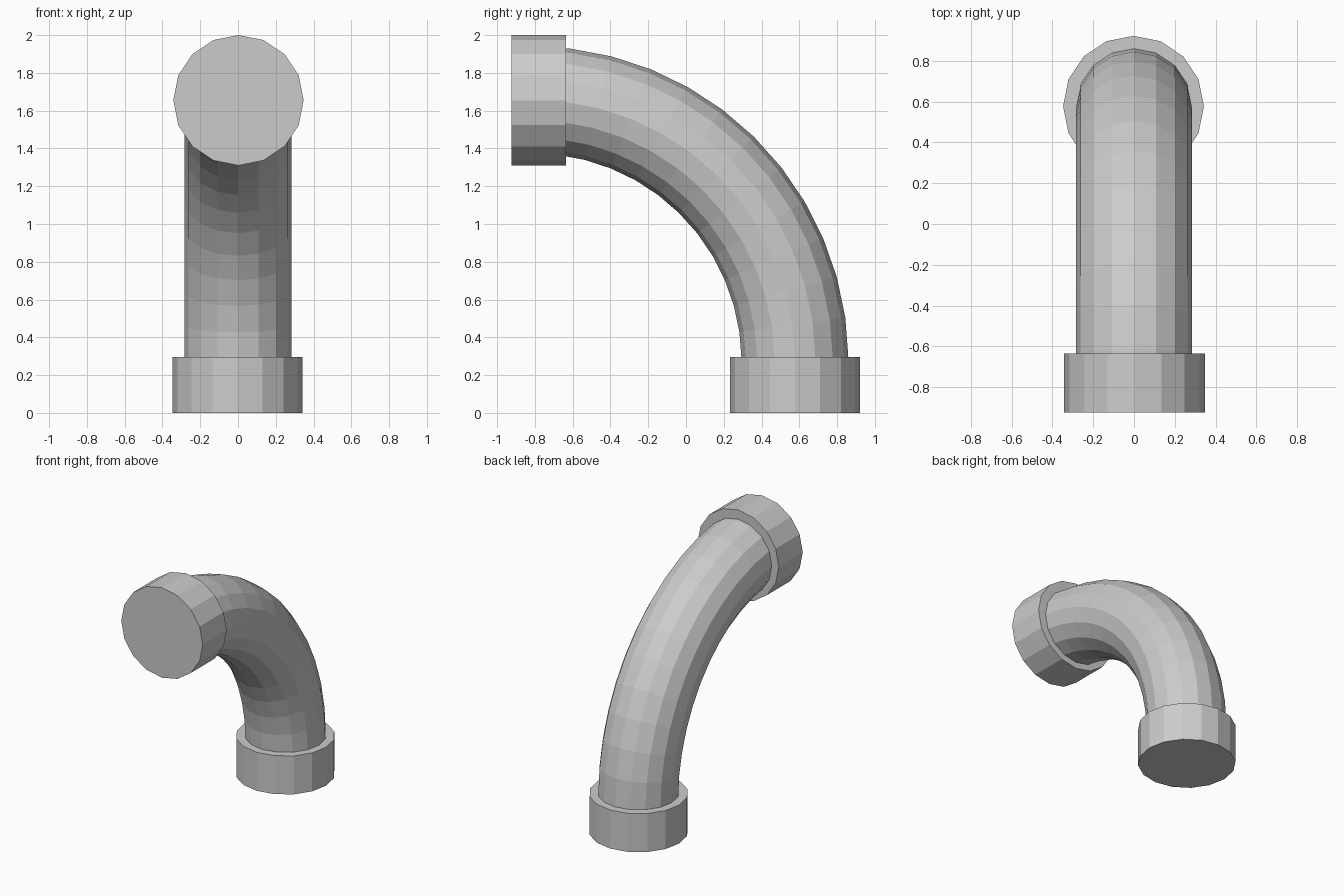
import bpy, bmesh, math
from mathutils import Matrix, Vector

if "Cube" in bpy.data.objects:
    bpy.data.objects.remove(bpy.data.objects["Cube"])

SIDES = 16
BEND_CENTRE = Vector((0, -0.81, 0.27))
BEND_RADIUS = 1.387
PIPE_RADIUS = 0.283


def finish(bm, name):
    bmesh.ops.recalc_face_normals(bm, faces=bm.faces)
    mesh = bpy.data.meshes.new(name)
    bm.to_mesh(mesh)
    bm.free()
    bpy.context.collection.objects.link(bpy.data.objects.new(name, mesh))


def collar(name, centre, depth, tilt):
    bm = bmesh.new()
    matrix = Matrix.Translation(centre) @ Matrix.Rotation(tilt, 4, 'X')
    bmesh.ops.create_cone(bm, cap_ends=True, segments=SIDES, radius1=0.345,
                          radius2=0.345, depth=depth, matrix=matrix)
    finish(bm, name)


# Bent pipe: a 16-sided ring spun around the bend centre, ends inside collars
bm = bmesh.new()
start = (Matrix.Translation(BEND_CENTRE)
         @ Matrix.Rotation(math.radians(-6.9), 4, 'X')
         @ Matrix.Translation((0, BEND_RADIUS, 0)))
ring = bmesh.ops.create_circle(bm, segments=SIDES, radius=PIPE_RADIUS,
                               matrix=start)
edges = list(bm.edges)
bmesh.ops.spin(bm, geom=edges, cent=BEND_CENTRE, axis=(1, 0, 0),
               angle=math.radians(97.5), steps=13)
finish(bm, "bent_pipe")

# End collars: one standing on the ground, one facing the front
collar("bottom_collar", (-0.0025, 0.577, 0.1475), 0.295, 0)
collar("top_collar", (0.0025, -0.779, 1.655), 0.29, math.radians(90))
